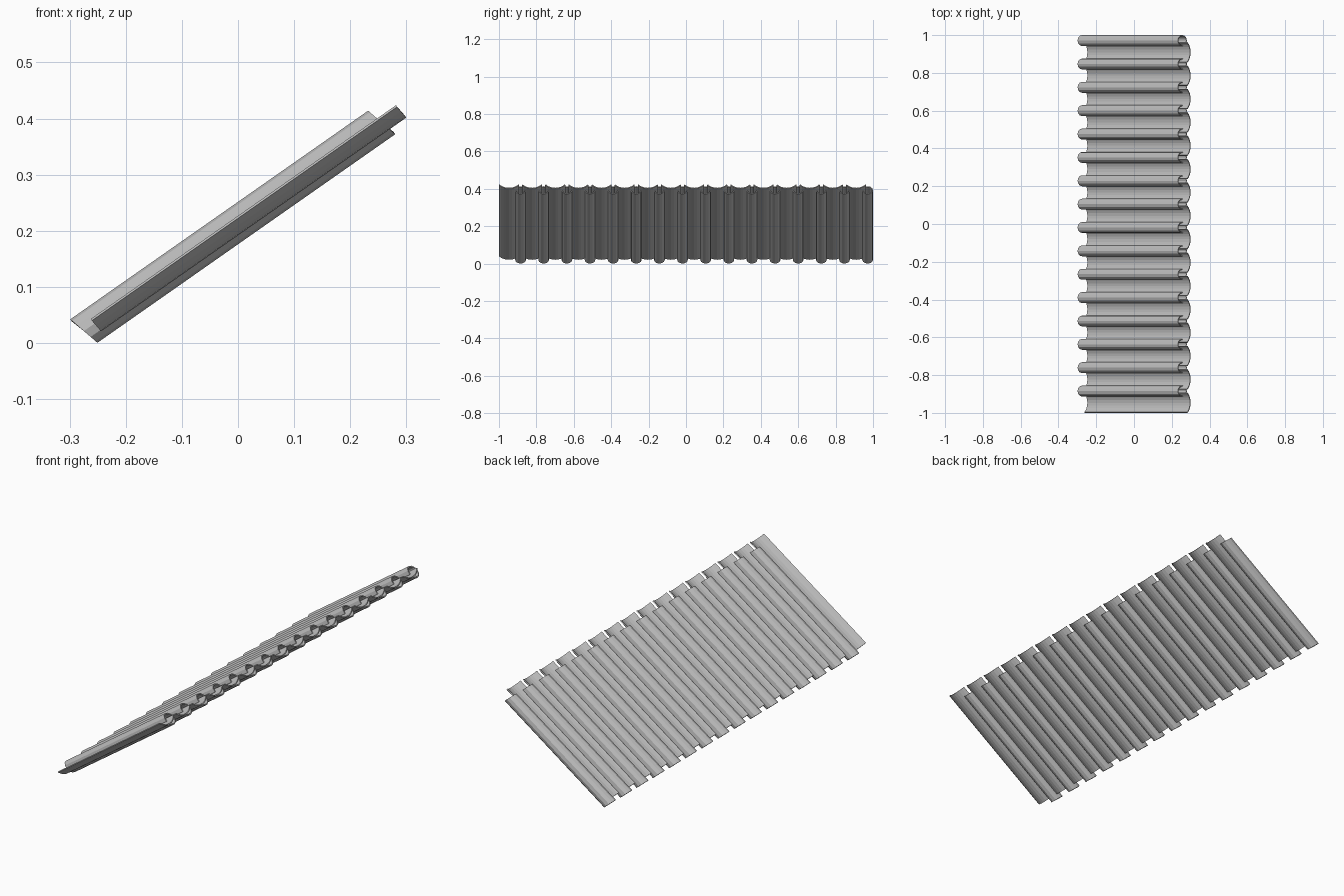
import bpy
import bmesh
from math import sin, cos, radians, asin, pi
from mathutils import Matrix

cube = bpy.data.objects.get("Cube")
if cube:
    bpy.data.objects.remove(cube, do_unlink=True)

clay = bpy.data.materials.new("tile_grey")
clay.use_nodes = True
GREY = (0.5, 0.5, 0.5, 1)
clay.diffuse_color = GREY
clay.node_tree.nodes["Principled BSDF"].inputs["Base Color"].default_value = GREY

COUNT, PITCH = 16, 0.1237
AXIS = 0.18                      # height of the tile plane before tilting
TILT = Matrix.Translation((0.003, 0, -0.004)) @ Matrix.Rotation(radians(-35), 4, 'Y')


def tile_row(name, profile, low, high, slant, first_y, closed):
    """Sweep a (y, height) profile down the slope and repeat it along y."""
    bm = bmesh.new()
    rows = []
    for end in (low, high):
        rows.append([bm.verts.new((end - slant * (h - AXIS), y, h)) for y, h in profile])
    n = len(profile)
    for i in range(n if closed else n - 1):
        j = (i + 1) % n
        bm.faces.new((rows[0][i], rows[0][j], rows[1][j], rows[1][i]))
    bmesh.ops.transform(bm, matrix=TILT, verts=bm.verts)
    mesh = bpy.data.meshes.new(name)
    bm.to_mesh(mesh)
    bm.free()
    mesh.materials.append(clay)
    obj = bpy.data.objects.new(name, mesh)
    bpy.context.collection.objects.link(obj)
    obj.location.y = first_y
    shell = obj.modifiers.new("thickness", 'SOLIDIFY')
    shell.thickness = 0.005
    shell.offset = -1
    row = obj.modifiers.new("row", 'ARRAY')
    row.count = COUNT
    row.use_relative_offset = False
    row.use_constant_offset = True
    row.constant_offset_displace = (0, PITCH, 0)


# Narrow round ridge tiles
SIDES = 12
ridge = [(0.029 * cos(2 * pi * i / SIDES), AXIS + 0.031 * sin(2 * pi * i / SIDES))
         for i in range(SIDES)]
first_ridge = 0.971 - (COUNT - 1) * PITCH
tile_row("ridge_tiles", ridge, -0.213, 0.435, 0.25, first_ridge, True)

# Wide shallow channel tiles between them
HALF, SAG, STEPS = 0.0537, 0.025, 8
radius = (HALF ** 2 + SAG ** 2) / (2 * SAG)
spread = asin(HALF / radius)
angles = [spread * (2 * i / STEPS - 1) for i in range(STEPS + 1)]
channel = [(radius * sin(a), 0.162 + radius * (1 - cos(a))) for a in angles]
tile_row("channel_tiles", channel, -0.19, 0.474, 0.1, first_ridge - PITCH / 2, False)
